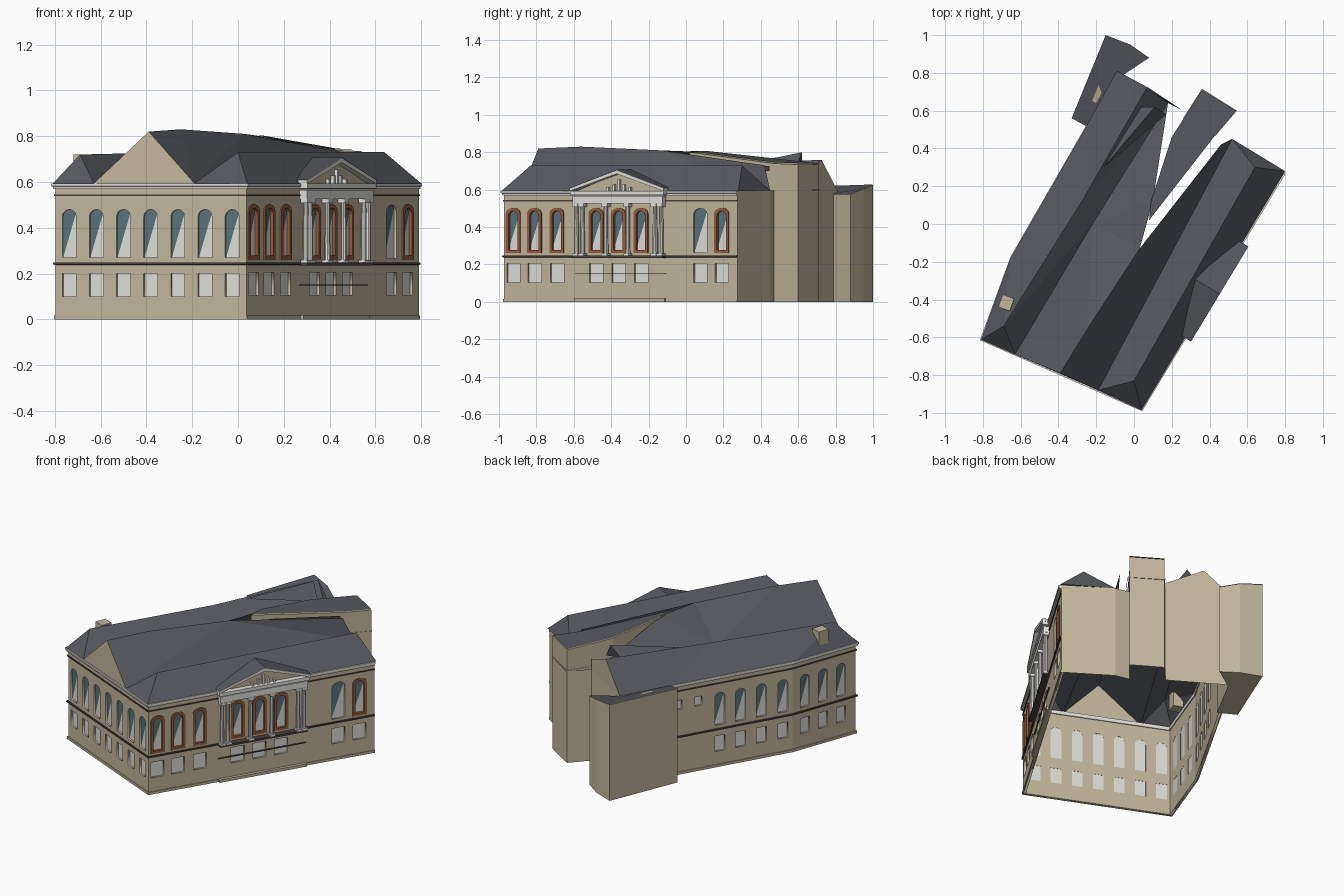
import bpy, bmesh, math
from mathutils import Vector, Matrix

if "Cube" in bpy.data.objects:
    bpy.data.objects.remove(bpy.data.objects["Cube"])


def mat(name, r, g, b):
    m = bpy.data.materials.new(name)
    m.diffuse_color = (r, g, b, 1)
    m.use_nodes = True
    m.node_tree.nodes["Principled BSDF"].inputs["Base Color"].default_value = m.diffuse_color
    return m


STONE = mat("stone", .55, .48, .34)
SLATE = mat("slate", .095, .10, .115)
WHITE = mat("trim", .78, .77, .72)
DARK = mat("dark_moulding", .07, .055, .045)
BRICK = mat("window_frame", .32, .11, .045)
GLASS = mat("glass", .10, .17, .21)
BLIND = mat("blind", .74, .74, .70)


def finish(name, bm, m):
    bmesh.ops.recalc_face_normals(bm, faces=bm.faces)
    me = bpy.data.meshes.new(name)
    bm.to_mesh(me)
    bm.free()
    ob = bpy.data.objects.new(name, me)
    bpy.context.collection.objects.link(ob)
    me.materials.append(m)
    return ob


def poly(bm, pts):
    return bm.faces.new([bm.verts.new(p) for p in pts])


def loft(bm, a, b):
    """Closed solid between two matching outlines."""
    n = len(a)
    va = [bm.verts.new(p) for p in a]
    vb = [bm.verts.new(p) for p in b]
    for i in range(n):
        j = (i + 1) % n
        bm.faces.new((va[i], va[j], vb[j], vb[i]))
    bm.faces.new(va[::-1])
    bm.faces.new(vb)


def sheet(name, faces, m):
    bm = bmesh.new()
    for f in faces:
        poly(bm, f)
    bmesh.ops.remove_doubles(bm, verts=bm.verts, dist=.0005)
    return finish(name, bm, m)


def prism(name, foot, z0, tops, m):
    bm = bmesh.new()
    loft(bm, [(x, y, z0) for x, y in foot], [(x, y, z) for (x, y), z in zip(foot, tops)])
    return finish(name, bm, m)


# Footprint corners
L, A, B = (-.797, -.607), (.037, -.972), (.79, .275)
K, E, F = (-.64, -.18), (-.24, .515), (-.09, .81)
BACK = [B, (.52, .45), (.43, .47), (.54, .60), (.36, .71), (.26, .60), F, E]


class Facade:
    def __init__(self, p, q):
        self.p = Vector((*p, 0))
        d = Vector((*q, 0)) - self.p
        self.length = d.length
        self.u = d.normalized()
        self.n = Vector((self.u.y, -self.u.x, 0))
        self.holes = []

    def at(self, t, o, z):
        return self.p + self.u * t + self.n * o + Vector((0, 0, z))

    def box(self, bm, t0, t1, o0, o1, z0, z1):
        c = [(t0, o0), (t1, o0), (t1, o1), (t0, o1)]
        loft(bm, [self.at(t, o, z0) for t, o in c], [self.at(t, o, z1) for t, o in c])

    def wall(self, name):
        """Wall slab with the window openings, filled from 2D outlines."""
        cu = bpy.data.curves.new(name, 'CURVE')
        cu.dimensions, cu.fill_mode, cu.extrude = '2D', 'BOTH', .007
        rect = [(0, 0), (self.length, 0), (self.length, .585), (0, .585)]
        for o in [rect] + self.holes:
            s = cu.splines.new('POLY')
            s.points.add(len(o) - 1)
            for pt, (t, z) in zip(s.points, o):
                pt.co = (t, z, 0, 1)
            s.use_cyclic_u = True
        tmp = bpy.data.objects.new(name, cu)
        bpy.context.collection.objects.link(tmp)
        bpy.context.view_layer.update()
        me = bpy.data.meshes.new_from_object(tmp.evaluated_get(bpy.context.evaluated_depsgraph_get()))
        bpy.data.objects.remove(tmp)
        m = Matrix((self.u, (0, 0, 1), self.n)).transposed().to_4x4()
        m.translation = self.at(0, -.007, 0)
        me.transform(m)
        me.materials.clear()
        me.materials.append(STONE)
        bpy.context.collection.objects.link(bpy.data.objects.new(name, me))


FRONT, RIGHT, LEFT1, LEFT2 = Facade(L, A), Facade(A, B), Facade(K, L), Facade(E, K)


def outline(t, w, z0, z1, arched, grow=0):
    h = w / 2 + grow
    top = z1 + grow
    pts = [(t - h, z0 - grow), (t + h, z0 - grow)]
    if not arched:
        return pts + [(t + h, top), (t - h, top)]
    rise = .03
    return pts + [(t + h * math.cos(a), top - rise + rise * math.sin(a))
                  for a in [math.pi * i / 6 for i in range(7)]]


# Windows: openings, panes and coloured surrounds
blind, glass, frame = (bmesh.new() for _ in range(3))


def window(f, t, w, z0, z1, arched, framed=False):
    o = outline(t, w, z0, z1, arched)
    f.holes.append(o)
    big = outline(t, w, z0, z1, arched, .003)
    poly(blind, [f.at(a, -.0125, z) for a, z in big])
    if arched:
        poly(glass, [f.at(a, -.010, z) for a, z in o[:1] + o[3:]])
    if framed:
        g = outline(t, w, z0, z1, arched, -.013)
        n = len(o)
        for i in range(n):
            j = (i + 1) % n
            ring = [big[i], big[j], g[j], g[i]]
            loft(frame, [f.at(a, -.01, z) for a, z in ring], [f.at(a, .006, z) for a, z in ring])


for i in range(7):
    t = .065 + .1295 * i
    window(FRONT, t, .066, .27, .48, True)
    window(FRONT, t, .066, .10, .20, False)
for t in (.058, .19, .33, .575, .715, .855, 1.225, 1.36):
    window(RIGHT, t, .084, .265, .50, True, t != 1.225)
    window(RIGHT, t, .084, .105, .205, False)
for f, ts in ((LEFT1, (.09, .22, .35)), (LEFT2, (.33, .465, .60, .74))):
    for t in ts:
        window(f, t, .066, .27, .48, True)
        window(f, t, .066, .10, .20, False)
for t in (.06, .19):
    window(LEFT2, t, .045, .42, .48, False)
finish("window_blinds", blind, BLIND)
finish("window_glass", glass, GLASS)
finish("window_frames", frame, BRICK)

# Outer walls
for f, name in ((FRONT, "front_wall"), (RIGHT, "right_wall"), (LEFT1, "left_wall_front"), (LEFT2, "left_wall_rear")):
    f.wall(name)
sheet("back_walls", [[(*p, 0), (*q, 0), (*q, .595), (*p, .595)] for p, q in zip(BACK, BACK[1:])], STONE)


# Mouldings running round the three street sides, mitred at corners
def band(name, profile, m, path=(E, K, L, A, B)):
    pts = [Vector(p) for p in path]
    nor = [Vector(((q - p).y, -(q - p).x)).normalized() for p, q in zip(pts, pts[1:])]
    rows, bm = [], bmesh.new()
    for i, p in enumerate(pts):
        a, c = nor[max(i - 1, 0)], nor[min(i, len(nor) - 1)]
        mit = (a + c) / (1 + a.dot(c))
        rows.append([bm.verts.new((*(p + mit * o), z)) for o, z in profile])
    n = len(profile)
    for r, q in zip(rows, rows[1:]):
        for i in range(n):
            bm.faces.new((r[i], r[(i + 1) % n], q[(i + 1) % n], q[i]))
    bm.faces.new(rows[0])
    bm.faces.new(rows[-1])
    return finish(name, bm, m)


band("cornice", [(-.02, .57), (.008, .57), (.010, .58), (.015, .582), (.015, .594), (-.02, .594)], WHITE)
band("frieze_moulding", [(-.005, .538), (.006, .538), (.006, .545), (-.005, .545)], DARK)
band("floor_moulding", [(-.005, .236), (.009, .24), (.009, .249), (-.005, .249)], DARK)
band("plinth", [(-.005, 0), (.006, 0), (.006, .016), (-.005, .016)], STONE)

# Roof key points
La, Aa, Ba = (-.808, -.612, .594), (.04, -.985, .594), (.80, .28, .594)
Ka, Ea, Fa = (-.655, -.185, .594), (-.25, .52, .594), (*F, .594)
V0, V1 = (-.19, -.88, .594), (.52, .45, .594)
W0, W1, W2 = (-.63, -.69, .594), (-.22, 0, .64), (.18, .64, .64)
P1, P2, P3, P4 = (-.39, -.79, .82), (-.25, -.56, .83), (.03, -.13, .81), (.46, .42, .73)
Q1, Q2 = (0, -.83, .73), (.64, .30, .73)
R0, R1, R2 = (-.69, -.54, .72), (-.27, .13, .73), (.07, .725, .76)
S = (.1, .12, .80)

# Right wing hipped roof
sheet("right_wing_roof", [[Aa, Ba, Q2, Q1], [V0, Aa, Q1], [V1, V0, Q1, Q2], [Ba, V1, Q2]], SLATE)
# Middle roof with front gable
sheet("middle_roof", [[P1, V0, P2], [P2, V0, P3], [P3, V0, V1], [P3, V1, P4],
                      [W0, P1, P2], [W0, P2, W1], [W1, P2, P3], [W1, P3, S], [W1, S, W2]], SLATE)
sheet("front_gable", [[W0, V0, P1]], STONE)
# Left wing roof
sheet("left_wing_roof", [[La, W0, R0], [La, R0, Ka], [Ka, R0, R1], [Ka, R1, Ea], [Ea, R1, R2], [Ea, R2, Fa],
                         [R0, W0, W1], [R0, W1, R1], [R1, W1, W2], [R1, W2, R2],
                         [R2, W2, (.26, .60, .66)]], SLATE)
sheet("left_wing_end_gable", [[Fa, R2, (.26, .60, .66), (.26, .60, .594)]], STONE)

# Rear middle block: upper storey, end bay and sloping roof
spur = [(.08, .02), (.43, .47), (.54, .60), (.36, .71), (.2, .46), (.09, .12)]
tops = [.80, .74, .735, .735, .76, .80]
prism("rear_block", spur, .58, tops, STONE)
prism("rear_end_band", [(.43, .465), (.545, .60), (.36, .716), (.26, .56)], .595, [.602] * 4, STONE)
sheet("rear_block_roof", [[(x, y, z + .006) for (x, y), z in zip(spur, tops)]], SLATE)
sheet("rear_clerestory", [[(.155, .10, .715), (.425, .447, .70), (.425, .447, .725), (.155, .10, .765)]], DARK)
sheet("left_wing_rear_peak", [[(-.16, .30, .735), (.04, .62, .74), (.11, .62, .80)],
                              [(-.16, .30, .735), (.11, .62, .80), (.17, .58, .70)],
                              [(.04, .62, .74), (.17, .58, .70), (.11, .62, .80)]], SLATE)

# Rear left annex
annex = [(-.33, .56), (-.22, .50), (-.07, .78), (.08, .88), (-.02, .95), (-.15, 1.0)]
at = [.61, .58, .575, .575, .605, .625]
prism("rear_annex", annex, 0, at, STONE)
sheet("rear_annex_roof", [[(x, y, z + .003) for x, y, z in
                           [(*annex[i], at[i]) for i in f]] for f in ((0, 1, 2, 5), (2, 3, 4, 5))], SLATE)

# Chimney above the left side
bm = bmesh.new()
LEFT1.box(bm, .20, .27, -.08, -.015, .60, .72)
finish("chimney", bm, STONE)

# Portico on the right side
T0, T1 = .448, 1.012
TM = (T0 + T1) / 2
bm = bmesh.new()
for t in (.465, .502, .648, .785, .955, .993):
    bmesh.ops.create_cone(bm, cap_ends=True, segments=10, radius1=.0135, radius2=.011,
                          depth=.26, matrix=Matrix.Translation(RIGHT.at(t, .022, .385)))
    RIGHT.box(bm, t - .017, t + .017, .004, .04, .248, .26)
    RIGHT.box(bm, t - .017, t + .017, .004, .04, .508, .525)
finish("portico_columns", bm, WHITE)

bm = bmesh.new()
RIGHT.box(bm, T0, T1, 0, .038, .525, .565)
RIGHT.box(bm, T0 - .01, T1 + .01, 0, .046, .572, .594)
# raking cornices
for s in (-1, 1):
    a, z0 = TM + s * (T1 - TM + .012), .592
    rake = [(a, z0), (a, z0 + .016), (TM, .705), (TM, .685)]
    loft(bm, [RIGHT.at(t, 0, z) for t, z in rake], [RIGHT.at(t, .046, z) for t, z in rake])
# relief figures
for d, h in ((-.07, .02), (-.03, .035), (0, .06), (.03, .035), (.07, .02)):
    RIGHT.box(bm, TM + d - .007, TM + d + .007, .012, .028, .594, .594 + h)
finish("portico_entablature", bm, WHITE)

sheet("portico_tympanum", [[RIGHT.at(T0, .012, .59), RIGHT.at(T1, .012, .59), RIGHT.at(TM, .012, .69)]], STONE)
sheet("portico_roof", [[RIGHT.at(t, .046, .609), RIGHT.at(TM, .046, .707),
                        RIGHT.at(TM, -.14, .707), RIGHT.at(t, -.01, .609)]
                       for t in (T0 - .012, T1 + .012)], SLATE)
bm = bmesh.new()
RIGHT.box(bm, T0, T1, 0, .038, .236, .249)
RIGHT.box(bm, T0, T1, 0, .008, .148, .153)
finish("portico_floor_moulding", bm, DARK)
bm = bmesh.new()
RIGHT.box(bm, T0, T1, 0, .02, 0, .018)
finish("portico_plinth", bm, STONE)
